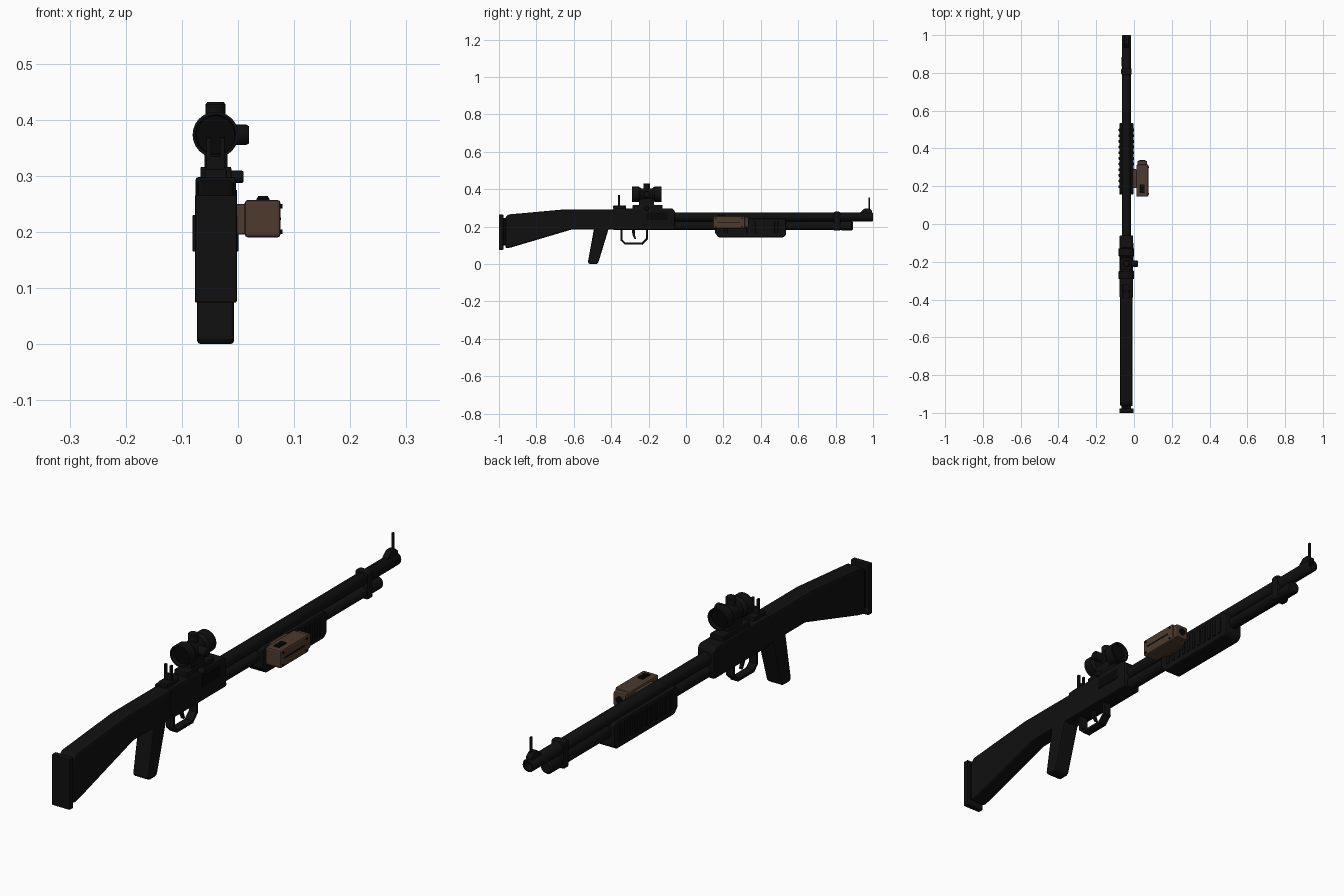
import bpy, bmesh, math
from mathutils import Vector

cube = bpy.data.objects.get("Cube")
if cube:
    bpy.data.objects.remove(cube)

CX = -0.04  # centre plane of the long body


def material(name, rgb):
    m = bpy.data.materials.new(name)
    m.use_nodes = True
    m.diffuse_color = (*rgb, 1)
    bsdf = m.node_tree.nodes["Principled BSDF"]
    bsdf.inputs["Base Color"].default_value = (*rgb, 1)
    bsdf.inputs["Roughness"].default_value = 0.7
    return m


BLACK = material("matte black", (0.005, 0.005, 0.005))
DARK = material("deep black", (0.002, 0.002, 0.002))
BROWN = material("brown", (0.075, 0.042, 0.027))


def finish(name, bm, mat, bevel=0, smooth=False):
    bmesh.ops.recalc_face_normals(bm, faces=bm.faces[:])
    me = bpy.data.meshes.new(name)
    bm.to_mesh(me)
    bm.free()
    me.materials.append(mat)
    ob = bpy.data.objects.new(name, me)
    bpy.context.collection.objects.link(ob)
    if bevel:
        mod = ob.modifiers.new("edge", "BEVEL")
        mod.width, mod.segments, mod.limit_method = bevel, 2, "ANGLE"
    if smooth:
        bpy.ops.object.select_all(action="DESELECT")
        ob.select_set(True)
        bpy.context.view_layer.objects.active = ob
        bpy.ops.object.shade_smooth_by_angle(angle=math.radians(35))
    return ob


def slab(name, pts, half, mat=BLACK, bevel=0.005, cx=CX):
    """Extrude a side profile of (y, z) points across x."""
    bm = bmesh.new()
    face = bm.faces.new([bm.verts.new((cx - half, y, z)) for y, z in pts])
    ext = bmesh.ops.extrude_face_region(bm, geom=[face])
    verts = [g for g in ext["geom"] if isinstance(g, bmesh.types.BMVert)]
    bmesh.ops.translate(bm, verts=verts, vec=(2 * half, 0, 0))
    return finish(name, bm, mat, bevel)


def box(name, x, y, z, mat=BLACK, bevel=0.003):
    pts = [(y[0], z[0]), (y[1], z[0]), (y[1], z[1]), (y[0], z[1])]
    return slab(name, pts, (x[1] - x[0]) / 2, mat, bevel, (x[0] + x[1]) / 2)


def lathe(name, origin, axis, profile, mat=BLACK, sides=24):
    """Turn (distance, radius) points around an axis."""
    bm = bmesh.new()
    q = Vector((0, 0, 1)).rotation_difference(Vector(axis))
    rings = []
    for d, r in profile:
        ring = []
        for i in range(sides):
            a = math.tau * i / sides
            p = Vector((r * math.cos(a), r * math.sin(a), d))
            ring.append(bm.verts.new(Vector(origin) + q @ p))
        rings.append(ring)
    for lo, hi in zip(rings, rings[1:]):
        for i in range(sides):
            j = (i + 1) % sides
            bm.faces.new((lo[i], lo[j], hi[j], hi[i]))
    bm.faces.new(rings[0])
    bm.faces.new(rings[-1])
    return finish(name, bm, mat, smooth=True)


Y, X, Z = (0, 1, 0), (1, 0, 0), (0, 0, 1)

# Stock, butt plate and grip
slab("stock", [(-0.965, 0.083), (-0.93, 0.09), (-0.61, 0.185), (-0.38, 0.185),
               (-0.38, 0.292), (-0.65, 0.292), (-0.95, 0.265), (-0.965, 0.25)], 0.033, bevel=0.008)
box("butt_spacer", (-0.065, -0.015), (-0.985, -0.955), (0.1, 0.245), DARK)
box("butt_plate", (-0.077, -0.002), (-1, -0.977), (0.074, 0.266))
slab("grip", [(-0.525, 0.008), (-0.515, 0), (-0.475, 0), (-0.468, 0.01),
              (-0.41, 0.2), (-0.49, 0.2)], 0.033, bevel=0.008)

# Receiver with port, rail and rear sight
slab("receiver", [(-0.39, 0.182), (-0.06, 0.182), (-0.06, 0.285), (-0.075, 0.298),
                  (-0.39, 0.298)], 0.036, bevel=0.006)
box("ejection_port", (-0.006, -0.002), (-0.21, -0.1), (0.235, 0.275), DARK, 0)
box("top_rail", (-0.067, -0.012), (-0.285, -0.125), (0.295, 0.316))
box("rear_sight_base", (-0.06, -0.02), (-0.39, -0.32), (0.295, 0.312))
for side in (-1, 1):
    x = CX + side * 0.012
    box("rear_sight_ear", (x - 0.004, x + 0.004), (-0.363, -0.352), (0.31, 0.368), bevel=0.001)
box("rear_sight_bridge", (CX - 0.012, CX + 0.012), (-0.363, -0.352), (0.31, 0.335), bevel=0.001)

# Trigger guard as a chain of bars around the trigger
path = [(-0.345, 0.19), (-0.345, 0.128), (-0.325, 0.109), (-0.235, 0.109), (-0.208, 0.135), (-0.208, 0.19)]
for a, b in zip(path, path[1:]):
    a, b = Vector(a), Vector(b)
    t = (b - a).normalized() * 0.004
    n = Vector((-t.y, t.x)) * 1.3
    slab("guard_bar", [a - t - n, b + t - n, b + t + n, a - t + n], 0.016, bevel=0.001)
slab("trigger", [(-0.29, 0.19), (-0.286, 0.155), (-0.274, 0.132), (-0.266, 0.134),
                 (-0.274, 0.158), (-0.272, 0.19)], 0.006, bevel=0.001)

# Barrel and magazine tube
lathe("barrel", (CX, 0, 0.252), Y, [(-0.08, 0.024), (0.995, 0.024), (1, 0.021), (1, 0.015),
                                    (0.95, 0.015)])
lathe("magazine_tube", (CX, 0, 0.204), Y, [(-0.08, 0.023), (0.83, 0.023), (0.835, 0.025),
                                           (0.885, 0.025), (0.892, 0.02)])
box("barrel_band", (-0.068, -0.012), (0.79, 0.825), (0.178, 0.28), bevel=0.008)

# Front sight
slab("front_sight_base", [(0.93, 0.262), (0.995, 0.262), (0.995, 0.285), (0.98, 0.297),
                          (0.955, 0.297), (0.935, 0.28)], 0.012, bevel=0.003)
box("front_sight_post", (CX - 0.003, CX + 0.003), (0.975, 0.985), (0.29, 0.355), bevel=0.001)

# Pump fore-end with side ribs
slab("fore_end", [(0.155, 0.165), (0.175, 0.142), (0.52, 0.142), (0.535, 0.155), (0.535, 0.235),
                  (0.52, 0.243), (0.17, 0.243), (0.155, 0.235)], 0.037, bevel=0.006)
for i in range(11):
    y = 0.19 + i * 0.03
    box("fore_end_rib", (CX - 0.041, CX + 0.041), (y, y + 0.015), (0.165, 0.23), bevel=0.002)

# Sighting tube, mount and adjusters
SC = 0.373
lathe("scope_body", (CX, -0.21, SC), Y,
      [(-0.065, 0.034), (-0.08, 0.036), (-0.08, 0.041), (-0.042, 0.041), (-0.03, 0.032),
       (0.03, 0.032), (0.042, 0.041), (0.08, 0.041), (0.08, 0.036), (0.065, 0.034)])
for y in (-0.276, -0.146):
    lathe("scope_lens", (CX, y, SC), Y, [(0, 0.034), (0.002, 0.034)], DARK)
box("scope_mount", (-0.06, -0.019), (-0.25, -0.17), (0.31, 0.355))
lathe("elevation_knob", (CX, -0.21, SC), Z, [(0.02, 0.018), (0.054, 0.018), (0.058, 0.015)])
lathe("windage_knob", (CX, -0.21, SC), X, [(0.02, 0.018), (0.055, 0.018), (0.06, 0.015)])
lathe("clamp_knob", (CX, -0.21, 0.298), X, [(0.02, 0.011), (0.047, 0.011), (0.05, 0.009)])

# Side light module
box("module_bracket", (-0.005, 0.014), (0.19, 0.29), (0.195, 0.25), BROWN)
box("module_body", (0.012, 0.076), (0.145, 0.315), (0.19, 0.257), BROWN, 0.006)
box("module_head", (0.018, 0.07), (0.31, 0.335), (0.196, 0.251), BROWN, 0.006)
lathe("module_lens", (0.044, 0.333, 0.224), Y, [(0, 0.014), (0.005, 0.014)], DARK, 16)
box("module_switch_base", (0.033, 0.056), (0.165, 0.21), (0.255, 0.26), DARK, 0.001)
for y in (0.17, 0.193):
    box("module_button", (0.035, 0.054), (y, y + 0.013), (0.257, 0.264), BLACK, 0.002)
box("module_slot", (0.074, 0.077), (0.165, 0.29), (0.221, 0.226), DARK, 0)
for y in (0.16, 0.3):
    for z in (0.2, 0.246):
        lathe("module_screw", (0.074, y, z), X, [(0, 0.004), (0.005, 0.004)], DARK, 10)
